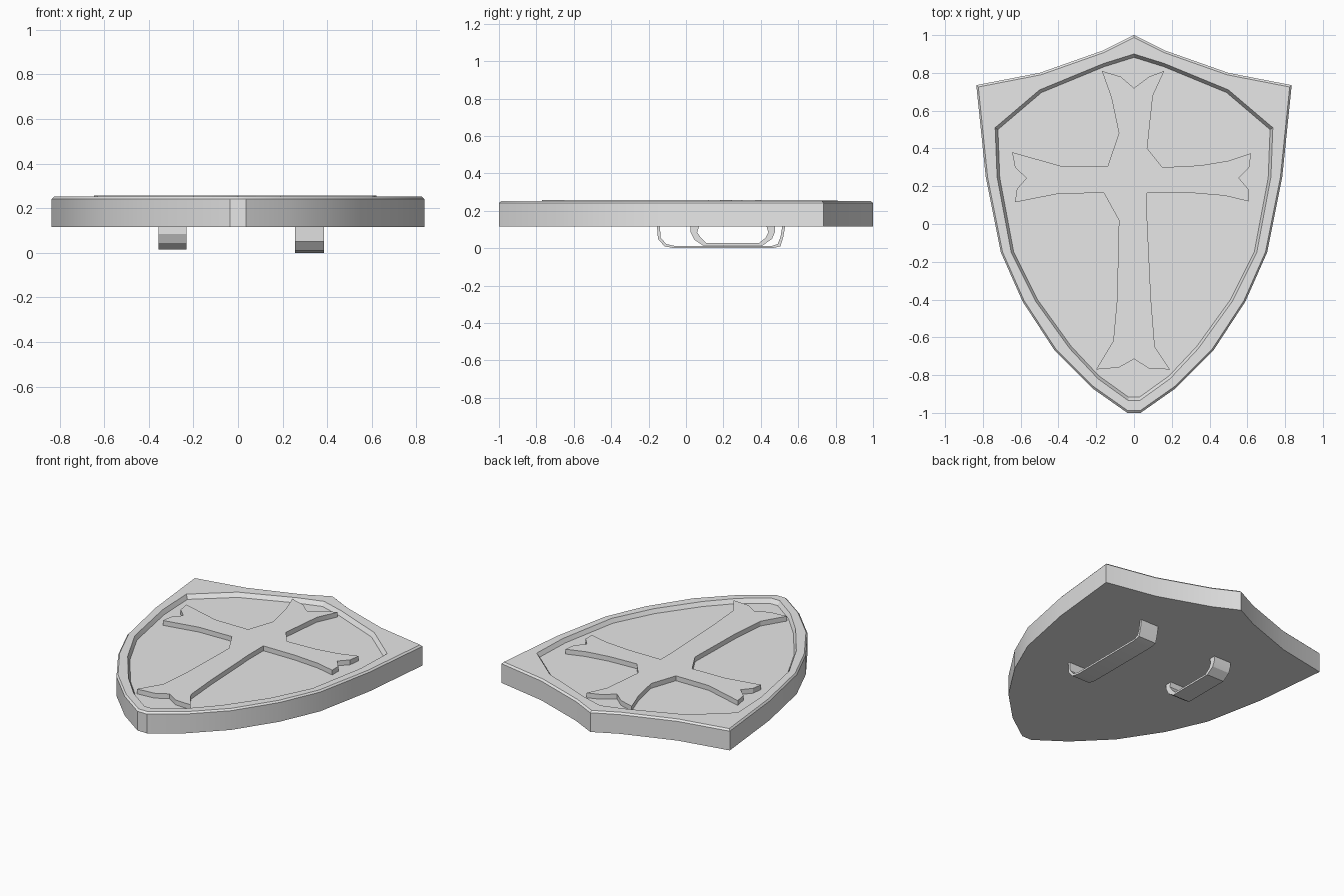
import bpy
import bmesh
import math

cube = bpy.data.objects.get("Cube")
if cube:
    bpy.data.objects.remove(cube, do_unlink=True)

# Single plain grey
GREY = (0.8, 0.8, 0.8, 1)
grey = bpy.data.materials.new("plain_grey")
grey.use_nodes = True
grey.diffuse_color = GREY
grey.node_tree.nodes["Principled BSDF"].inputs["Base Color"].default_value = GREY


def finish(name, bm):
    """Turn a bmesh into a shaded, coloured object."""
    bmesh.ops.recalc_face_normals(bm, faces=bm.faces[:])
    mesh = bpy.data.meshes.new(name)
    bm.to_mesh(mesh)
    bm.free()
    mesh.materials.append(grey)
    obj = bpy.data.objects.new(name, mesh)
    bpy.context.collection.objects.link(obj)
    bpy.ops.object.select_all(action='DESELECT')
    obj.select_set(True)
    bpy.context.view_layer.objects.active = obj
    bpy.ops.object.shade_smooth_by_angle(angle=math.radians(25))
    return obj


def loft(bm, rings, cap=True, closed=False):
    """Join rings of equal length with quads, with caps or as a closed tube."""
    loops = [[bm.verts.new(p) for p in ring] for ring in rings]
    pairs = list(zip(loops, loops[1:]))
    if closed:
        pairs.append((loops[-1], loops[0]))
    for a, b in pairs:
        for i in range(len(a)):
            j = (i + 1) % len(a)
            bm.faces.new((a[i], a[j], b[j], b[i]))
    if cap and not closed:
        bm.faces.new(loops[0])
        bm.faces.new(loops[-1])


def mirrored(half):
    """Complete an outline from its +x half, top to bottom."""
    return half + [(-x, y) for x, y in reversed(half) if x > 0]


def ring(outline, z, scale=1.0):
    return [(x * scale, y * scale, z) for x, y in outline]


# Shield body: chamfered rim around a sunken panel
edge = mirrored([(0, 1), (.16, .92), (.5, .8), (.835, .735), (.785, .25),
                 (.705, -.15), (.59, -.41), (.42, -.67), (.22, -.87), (.035, -1)])
panel = mirrored([(0, .9), (.16, .85), (.5, .71), (.735, .51), (.725, .25),
                  (.65, -.15), (.52, -.41), (.34, -.66), (.19, -.82), (.03, -.935)])
bm = bmesh.new()
loft(bm, [ring(edge, .115), ring(edge, .242), ring(edge, .253, .987),
          ring(panel, .253), ring(panel, .226, .98)])
finish("shield_body", bm)

# Raised cross with flared, notched ends
cross = [(-.17, .81), (-.07, .78), (0, .72), (.08, .78), (.16, .81),
         (.1, .68), (.07, .4), (.15, .3), (.35, .31), (.5, .335),
         (.62, .375), (.61, .3), (.555, .243), (.605, .185), (.605, .12),
         (.48, .15), (.3, .165), (.07, .165), (.07, .02), (.09, -.4),
         (.11, -.65), (.19, -.77), (.08, -.765), (0, -.715), (-.08, -.76),
         (-.2, -.77), (-.11, -.62), (-.09, -.4), (-.08, .02), (-.16, .165),
         (-.4, .16), (-.63, .115), (-.62, .185), (-.57, .243), (-.63, .3),
         (-.645, .38), (-.38, .305), (-.14, .305), (-.08, .48), (-.12, .67)]
bm = bmesh.new()
loft(bm, [ring(cross, .22), ring(cross, .258)])
finish("cross_emblem", bm)


def strap(name, x, width, outer, inner):
    """Sweep a strap section between matching outer and inner side profiles."""
    bm = bmesh.new()
    left, right = x - width / 2, x + width / 2
    sections = []
    for (y0, z0), (y1, z1) in zip(outer, inner):
        sections.append([(left, y0, z0), (right, y0, z0), (right, y1, z1), (left, y1, z1)])
    loft(bm, sections)
    finish(name, bm)


# Long arm strap and short hand grip under the shield
strap("arm_strap", .32, .13,
      [(-.155, .118), (-.15, .05), (-.115, .01), (-.06, 0), (.46, 0), (.505, .01), (.52, .06), (.53, .118)],
      [(-.14, .118), (-.135, .055), (-.105, .022), (-.06, .012), (.46, .012), (.49, .022), (.505, .06), (.515, .118)])
strap("hand_grip", -.293, .125,
      [(.025, .118), (.025, .085), (.045, .045), (.09, .015), (.41, .015), (.46, .05), (.475, .085), (.475, .118)],
      [(.07, .118), (.06, .085), (.08, .055), (.11, .027), (.39, .027), (.425, .055), (.44, .085), (.43, .118)])
